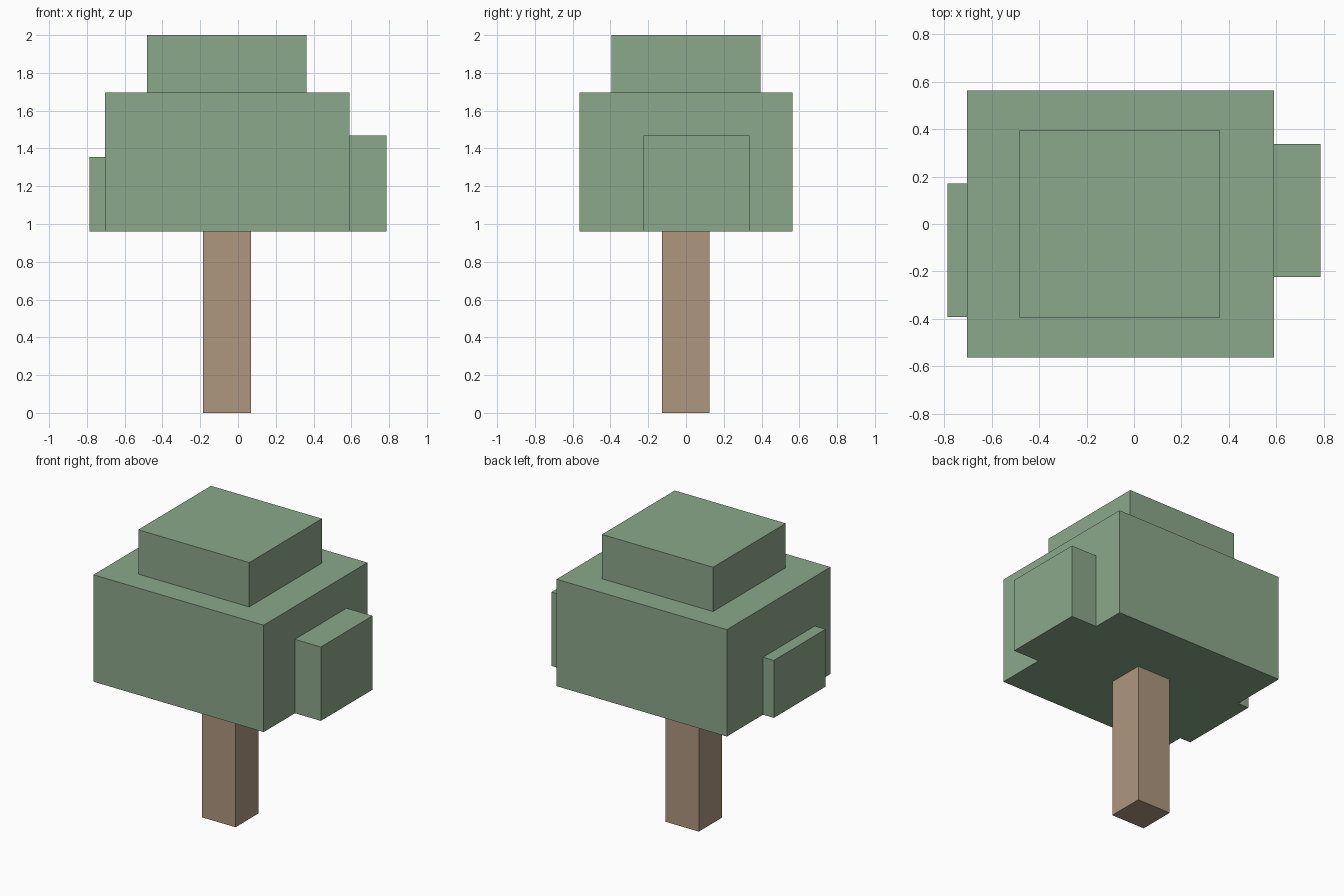
import bpy
from mathutils import Vector

cube = bpy.data.objects.get("Cube")
if cube:
    bpy.data.objects.remove(cube, do_unlink=True)


def make_material(name, rgb):
    mat = bpy.data.materials.new(name)
    mat.use_nodes = True
    mat.diffuse_color = (*rgb, 1)
    mat.node_tree.nodes["Principled BSDF"].inputs["Base Color"].default_value = (*rgb, 1)
    return mat


def make_box(name, low, high, mat):
    """Flat-faced box spanning two opposite corners."""
    low, high = Vector(low), Vector(high)
    bpy.ops.mesh.primitive_cube_add(size=1)
    box = bpy.context.object
    box.name = name
    box.location = (low + high) / 2
    box.scale = high - low
    bpy.ops.object.transform_apply(location=False, rotation=False, scale=True)
    box.data.materials.append(mat)
    return box


leaf_green = make_material("leaf green", (0.26, 0.393, 0.254))
bark_brown = make_material("bark brown", (0.423, 0.305, 0.212))

# Heights where the parts meet
canopy_base = 0.96
crown_base = 1.695

# Trunk
make_box("trunk", (-0.185, -0.127, 0), (0.07, 0.125, canopy_base), bark_brown)

# Main foliage block and the smaller crown on it
make_box("canopy", (-0.705, -0.563, canopy_base), (0.59, 0.563, crown_base), leaf_green)
make_box("crown", (-0.482, -0.395, crown_base), (0.362, 0.395, 2), leaf_green)

# Side clumps, flush with the underside of the canopy
make_box("left_clump", (0.59, -0.224, canopy_base), (0.787, 0.337, 1.468), leaf_green)
make_box("right_clump", (-0.787, -0.393, canopy_base), (-0.705, 0.17, 1.355), leaf_green)
